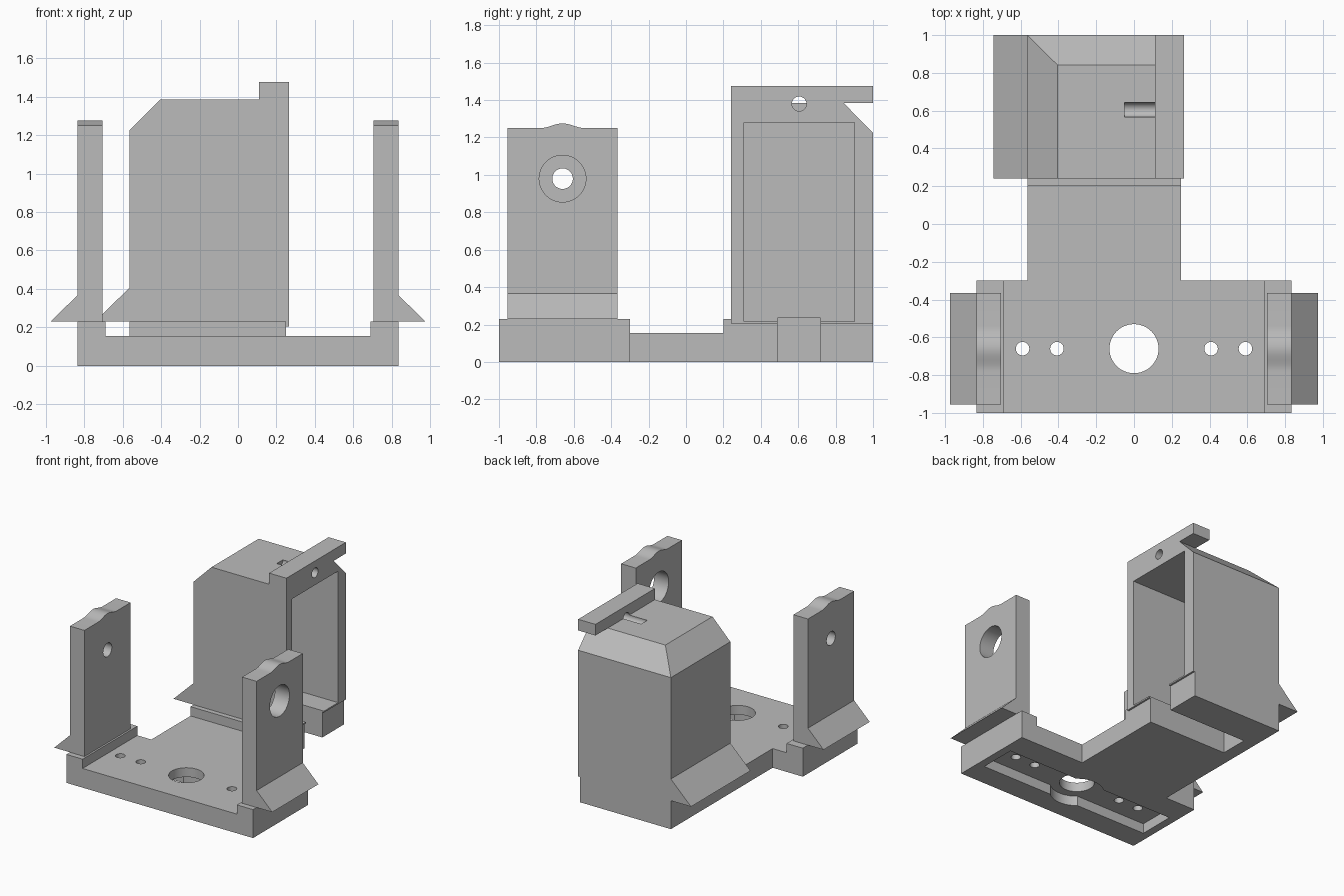
import bpy, bmesh, math
from mathutils import Vector

cube = bpy.data.objects.get("Cube")
if cube:
    bpy.data.objects.remove(cube, do_unlink=True)

grey = bpy.data.materials.new("plain grey")
grey.use_nodes = True
grey.diffuse_color = (0.5, 0.5, 0.5, 1)
grey.node_tree.nodes["Principled BSDF"].inputs["Base Color"].default_value = (0.5, 0.5, 0.5, 1)


def finish(bm, name):
    bmesh.ops.recalc_face_normals(bm, faces=bm.faces)
    mesh = bpy.data.meshes.new(name)
    bm.to_mesh(mesh)
    bm.free()
    mesh.materials.append(grey)
    obj = bpy.data.objects.new(name, mesh)
    bpy.context.collection.objects.link(obj)
    return obj


def prism(name, profile, axis, lo, hi):
    """Extrude a 2D outline along x, y or z."""
    def place(a, b, c):
        return {"x": (c, a, b), "y": (a, c, b), "z": (a, b, c)}[axis]
    bm = bmesh.new()
    face = bm.faces.new([bm.verts.new(place(a, b, lo)) for a, b in profile])
    new = bmesh.ops.extrude_face_region(bm, geom=[face])["geom"]
    bmesh.ops.translate(bm, vec=Vector(place(0, 0, hi - lo)),
                        verts=[v for v in new if isinstance(v, bmesh.types.BMVert)])
    return finish(bm, name)


def box(name, x0, x1, y0, y1, z0, z1):
    return prism(name, [(x0, y0), (x1, y0), (x1, y1), (x0, y1)], "z", z0, z1)


def rod(name, a, b, r, axis, lo, hi, n=48):
    ring = [(a + r * math.cos(math.tau * i / n), b + r * math.sin(math.tau * i / n))
            for i in range(n)]
    return prism(name, ring, axis, lo, hi)


def combine(obj, tools, operation):
    """Apply booleans and throw the tools away."""
    for t in tools:
        m = obj.modifiers.new("bool", "BOOLEAN")
        m.operation, m.solver, m.object = operation, "EXACT", t
        bpy.context.view_layer.update()
        mesh = bpy.data.meshes.new_from_object(
            obj.evaluated_get(bpy.context.evaluated_depsgraph_get()))
        obj.modifiers.clear()
        obj.data = mesh
        bpy.data.objects.remove(t, do_unlink=True)


def smooth(obj):
    bpy.ops.object.select_all(action="DESELECT")
    obj.select_set(True)
    bpy.context.view_layer.objects.active = obj
    bpy.ops.object.shade_smooth_by_angle(angle=math.radians(25))


HOLE_Y = -0.66


# Cavity of the housing and the slot under it
def housing_cutters():
    return [box("cavity", -0.44, 0.5, 0.31, 0.90, 0.217, 1.28),
            box("cable_slot", -0.46, 0.5, 0.49, 0.72, -0.1, 0.235)]


# Base: front plate with raised ends, neck and rear block
base = prism("base", [(-0.835, 0), (0.835, 0), (0.835, 0.23), (0.69, 0.23), (0.69, 0.155),
                      (-0.69, 0.155), (-0.69, 0.23), (-0.835, 0.23)], "y", -1, -0.30)
stem = prism("stem", [(-0.35, 0), (1, 0), (1, 0.23), (0.20, 0.23), (0.20, 0.155),
                      (-0.35, 0.155)], "x", -0.565, 0.25)
combine(base, [stem], "UNION")

# Underside recess, centre hole and screw holes
cutters = [box("recess", -0.77, 0.77, HOLE_Y - 0.15, HOLE_Y + 0.15, -0.1, 0.08),
           rod("hub_recess", 0, HOLE_Y, 0.2, "z", -0.1, 0.08),
           rod("centre_hole", 0, HOLE_Y, 0.13, "z", -0.2, 0.4)]
cutters += [rod("screw_hole", x, HOLE_Y, 0.036, "z", -0.2, 0.4, 24)
            for x in (-0.59, -0.408, 0.408, 0.59)]
combine(base, cutters + housing_cutters(), "DIFFERENCE")
smooth(base)

# Housing: box with two mitred top bevels
bm = bmesh.new()
for p in [(x, y, 0.205) for x in (-0.565, 0.265) for y in (0.24, 1)] + [
        (-0.565, 0.24, 1.225), (-0.565, 1, 1.225), (0.265, 1, 1.225),
        (-0.405, 0.24, 1.385), (-0.405, 0.842, 1.385),
        (0.265, 0.24, 1.385), (0.265, 0.842, 1.385)]:
    bm.verts.new(p)
bmesh.ops.convex_hull(bm, input=bm.verts)
bmesh.ops.dissolve_limit(bm, angle_limit=0.01, verts=bm.verts, edges=bm.edges)
housing = finish(bm, "housing")
top_bar = box("top_bar", 0.11, 0.265, 0.24, 1, 1.385, 1.475)
skirt = prism("skirt", [(-0.5, 0.23), (-0.745, 0.23), (-0.565, 0.405), (-0.5, 0.405)],
              "y", 0.24, 1)
combine(housing, [top_bar, skirt], "UNION")
combine(housing, housing_cutters() + [rod("pin_hole", 0.605, 1.38, 0.039, "x", -0.05, 0.5, 32)],
        "DIFFERENCE")
smooth(housing)

# Uprights with a rounded bump on top, a pivot hole and a flared foot
steps = 16
bump = [(HOLE_Y + 0.12 - 0.24 * i / steps,
         1.25 + 0.0125 * (1 - math.cos(math.tau * i / steps))) for i in range(steps + 1)]
outline = [(-0.955, 0.23), (-0.365, 0.23), (-0.365, 1.25)] + bump + [(-0.955, 1.25)]
for side, name, radius in ((1, "left_upright", 0.125), (-1, "right_upright", 0.055)):
    lo, hi = sorted((side * 0.705, side * 0.835))
    upright = prism(name, outline, "x", lo, hi)
    foot = prism("foot", [(side * 0.78, 0.23), (side * 0.975, 0.23), (side * 0.835, 0.367),
                          (side * 0.78, 0.367)], "y", -0.955, -0.365)
    combine(upright, [foot], "UNION")
    combine(upright, [rod("pivot", HOLE_Y, 0.98, radius, "x", lo - 0.2, hi + 0.2)], "DIFFERENCE")
    smooth(upright)
